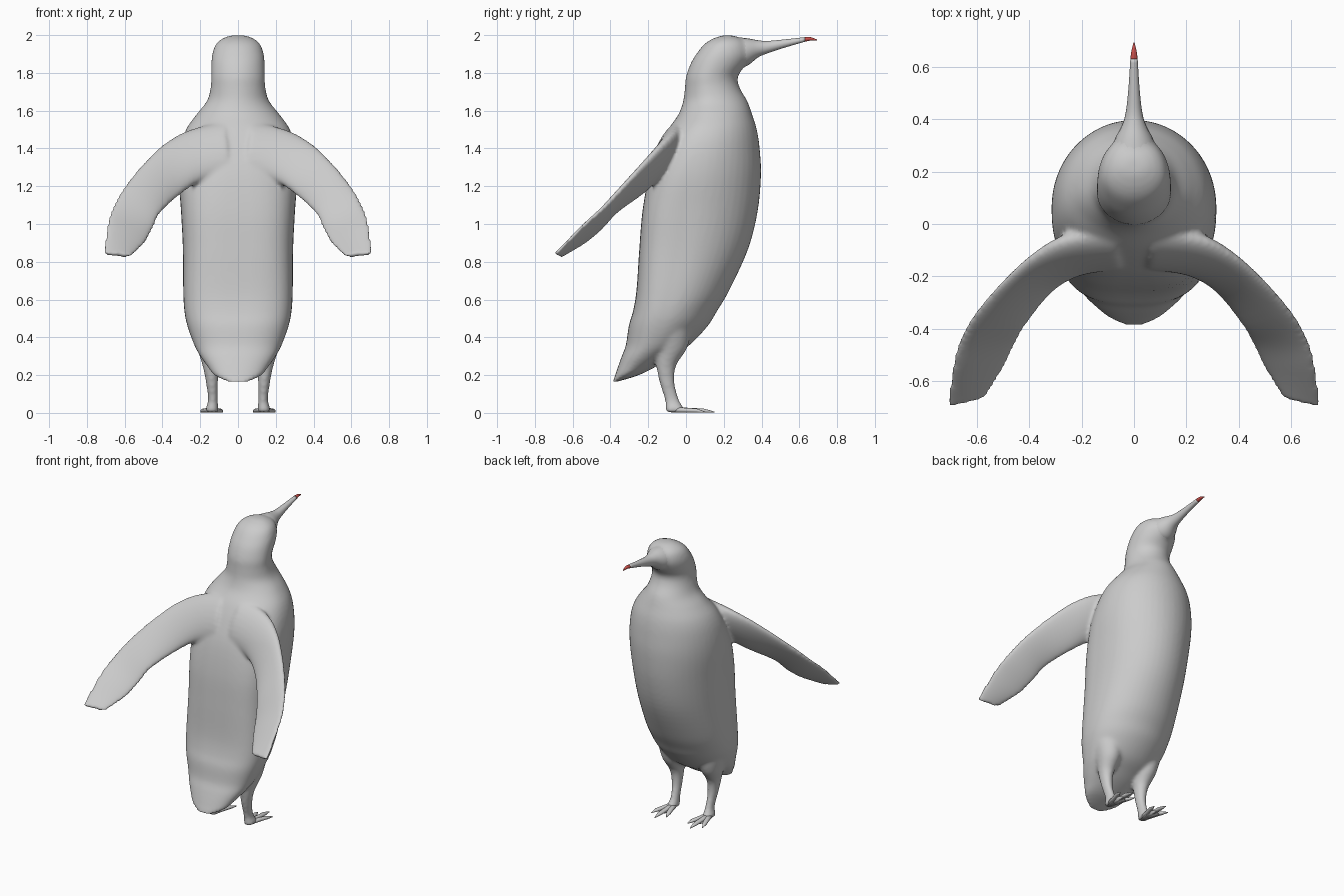
import bpy, bmesh
from math import sin, cos, pi
from mathutils import Vector

if "Cube" in bpy.data.objects:
    bpy.data.objects.remove(bpy.data.objects["Cube"])


def resample(rows, steps=5):
    """Catmull-Rom interpolation of rows of parameters."""
    out = []
    for i in range(len(rows) - 1):
        a, b = rows[max(i - 1, 0)], rows[i]
        c, d = rows[i + 1], rows[min(i + 2, len(rows) - 1)]
        for s in range(steps):
            t = s / steps
            out.append([0.5 * (2 * q + (r - p) * t + (2 * p - 5 * q + 4 * r - u) * t * t
                               + (3 * q - p - 3 * r + u) * t ** 3)
                        for p, q, r, u in zip(a, b, c, d)])
    return out + [list(rows[-1])]


def loft(bm, rings):
    """Skin a list of closed rings and cap both ends."""
    vs = [[bm.verts.new(p) for p in ring] for ring in rings]
    n = len(vs[0])
    for a, b in zip(vs, vs[1:]):
        for i in range(n):
            j = (i + 1) % n
            bm.faces.new((a[i], a[j], b[j], b[i]))
    bm.faces.new(vs[0])
    bm.faces.new(vs[-1])


def power(v, n):
    return (1 if v >= 0 else -1) * abs(v) ** (2 / n)


def body_ring(z, back, front, half, square, n=48):
    mid = back + 0.43 * (front - back)
    ring = []
    for k in range(n):
        c, s = cos(2 * pi * k / n), sin(2 * pi * k / n)
        e = 2.0 if s >= 0 else square
        depth = front - mid if s >= 0 else mid - back
        ring.append((half * power(c, e), mid + depth * power(s, e), z))
    return ring


def flat_ring(x, y, z, rx, ry, n=20):
    return [(x + rx * cos(2 * pi * k / n), y + ry * sin(2 * pi * k / n), z) for k in range(n)]


def long_ring(x, y, z, rx, rz, n=20):
    return [(x + rx * cos(2 * pi * k / n), y, z + rz * sin(2 * pi * k / n)) for k in range(n)]


def make(name, bm):
    bmesh.ops.recalc_face_normals(bm, faces=bm.faces)
    for f in bm.faces:
        f.smooth = True
    me = bpy.data.meshes.new(name)
    bm.to_mesh(me)
    bm.free()
    ob = bpy.data.objects.new(name, me)
    bpy.context.collection.objects.link(ob)
    return ob


# Head, torso and tail: z, back y, front y, half width, back squareness
torso = [
    (0.165, -0.388, -0.365, 0.06, 2), (0.20, -0.375, -0.25, 0.125, 2),
    (0.25, -0.358, -0.15, 0.165, 2.2), (0.30, -0.34, -0.07, 0.20, 2.3),
    (0.36, -0.318, 0.02, 0.232, 2.4), (0.46, -0.303, 0.115, 0.268, 2.6),
    (0.54, -0.28, 0.165, 0.284, 2.9), (0.65, -0.262, 0.23, 0.29, 3.2),
    (0.87, -0.247, 0.33, 0.292, 3.3), (1.07, -0.23, 0.38, 0.302, 3.2),
    (1.26, -0.195, 0.397, 0.315, 2.7), (1.40, -0.145, 0.39, 0.305, 2.4),
    (1.50, -0.095, 0.375, 0.275, 2.2), (1.58, -0.04, 0.35, 0.22, 2),
    (1.65, -0.015, 0.325, 0.165, 1.9), (1.72, -0.006, 0.285, 0.145, 1.9),
    (1.78, 0.0, 0.275, 0.142, 1.9), (1.85, 0.025, 0.32, 0.141, 2),
    (1.90, 0.055, 0.34, 0.136, 2), (1.95, 0.095, 0.33, 0.118, 2),
    (1.98, 0.14, 0.30, 0.085, 2), (1.998, 0.19, 0.25, 0.04, 2)]
# Flipper: leading edge xyz, trailing edge xyz, half thickness
wing = [
    (0.08, -0.02, 1.54, 0.05, -0.15, 1.25, 0.07),
    (0.275, -0.06, 1.49, 0.20, -0.18, 1.225, 0.055),
    (0.434, -0.16, 1.39, 0.31, -0.25, 1.15, 0.038),
    (0.59, -0.32, 1.215, 0.41, -0.38, 1.055, 0.028),
    (0.665, -0.44, 1.09, 0.455, -0.46, 0.965, 0.023),
    (0.695, -0.55, 0.99, 0.497, -0.55, 0.89, 0.019),
    (0.715, -0.695, 0.84, 0.565, -0.66, 0.828, 0.014)]
# Leg: x, y, z, x radius, y radius
leg = [
    (0.15, -0.09, 0.44, 0.10, 0.12), (0.147, -0.08, 0.34, 0.07, 0.085),
    (0.143, -0.105, 0.25, 0.045, 0.053), (0.138, -0.10, 0.16, 0.032, 0.04),
    (0.133, -0.075, 0.07, 0.026, 0.038), (0.137, -0.06, 0.025, 0.034, 0.05),
    (0.137, -0.06, 0.003, 0.034, 0.052)]
# Bill: y, z, x radius, z radius
bill = [
    (0.24, 1.905, 0.105, 0.085), (0.32, 1.91, 0.075, 0.074),
    (0.38, 1.927, 0.045, 0.046), (0.43, 1.936, 0.031, 0.033),
    (0.52, 1.955, 0.021, 0.022), (0.63, 1.977, 0.014, 0.012)]


def bill_rings(rows):
    return [long_ring(0, y, z, rx, rz) for y, z, rx, rz in resample(rows)]


bm = bmesh.new()
loft(bm, [body_ring(*r) for r in resample(torso)])
loft(bm, bill_rings(bill[:4]))
for side in (1, -1):
    rows = resample(wing)
    mids = [(Vector(r[:3]) + Vector(r[3:6])) / 2 for r in rows]
    rings = []
    for i, r in enumerate(rows):
        chord = (Vector(r[:3]) - Vector(r[3:6])) / 2
        span = mids[min(i + 1, len(mids) - 1)] - mids[max(i - 1, 0)]
        nrm = chord.cross(span).normalized() * r[6]
        ring = [mids[i] + chord * cos(2 * pi * k / 24) + nrm * sin(2 * pi * k / 24)
                for k in range(24)]
        rings.append([(side * p.x, p.y, p.z) for p in ring])
    loft(bm, rings)
    loft(bm, [flat_ring(side * x, y, z, rx, ry) for x, y, z, rx, ry in resample(leg)])
body = make("body_with_flippers_and_legs", bm)

# Fuse the overlapping parts into one soft skin
fuse = body.modifiers.new("fuse", 'REMESH')
fuse.mode = 'VOXEL'
fuse.voxel_size = 0.011
fuse.use_smooth_shade = True
soften = body.modifiers.new("soften", 'SMOOTH')
soften.factor = 0.5
soften.iterations = 8

# Bill and its red tip
bm = bmesh.new()
loft(bm, bill_rings(bill))
make("bill", bm)
bm = bmesh.new()
loft(bm, bill_rings([(0.63, 1.977, 0.014, 0.012), (0.66, 1.98, 0.010, 0.009),
                     (0.693, 1.974, 0.002, 0.003)]))
tip = make("bill_tip", bm)
red = bpy.data.materials.new("red")
red.diffuse_color = (0.6, 0.08, 0.07, 1)
red.use_nodes = True
red.node_tree.nodes["Principled BSDF"].inputs["Base Color"].default_value = red.diffuse_color
tip.data.materials.append(red)

# Feet: three clawed toes each, joined by a thin web
for side, label in ((1, "right"), (-1, "left")):
    bm = bmesh.new()
    for dx, end in ((-0.055, 0.10), (0.0, 0.15), (0.06, 0.10)):
        rings = []
        for t, rx, rz in ((0, 0.024, 0.016), (0.4, 0.017, 0.013), (0.75, 0.016, 0.011),
                          (0.88, 0.009, 0.007), (1, 0.002, 0.003)):
            rings.append(long_ring(side * (0.137 + dx * t), -0.08 + (end + 0.08) * t,
                                   rz + 0.001, rx, rz, 12))
        loft(bm, rings)
    web = [(0.12, -0.06), (0.155, -0.06), (0.178, 0.045), (0.158, 0.045),
           (0.137, 0.08), (0.117, 0.045), (0.098, 0.045)]
    loft(bm, [[(side * x, y, z) for x, y in web] for z in (0.002, 0.011)])
    make(label + "_foot", bm)
